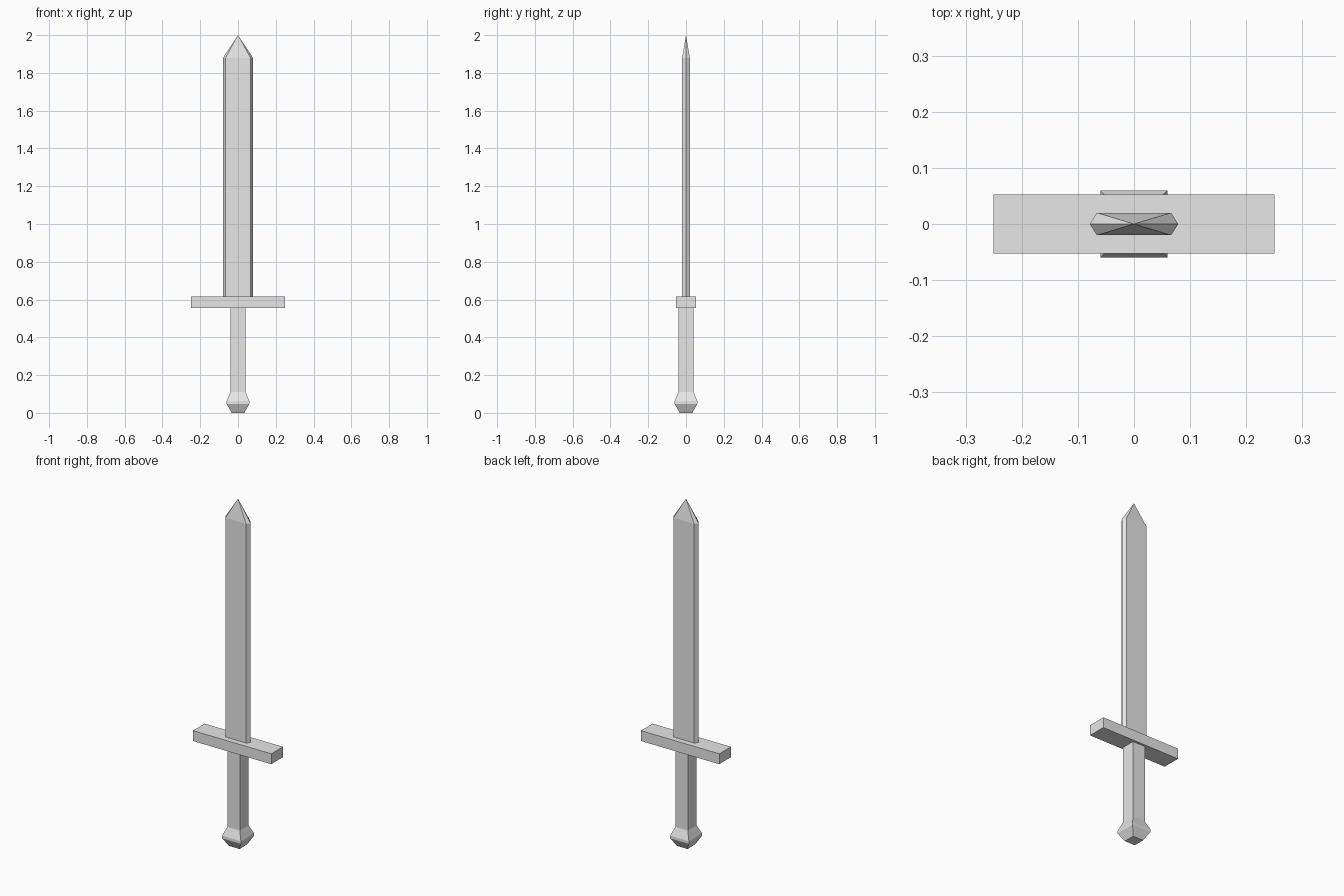
import bpy
import bmesh

cube = bpy.data.objects.get("Cube")
if cube:
    bpy.data.objects.remove(cube, do_unlink=True)

GREY = 0.8
metal = bpy.data.materials.new("plain_grey")
metal.use_nodes = True
metal.diffuse_color = (GREY, GREY, GREY, 1)
metal.node_tree.nodes["Principled BSDF"].inputs["Base Color"].default_value = (GREY, GREY, GREY, 1)


def rectangle(hx, hy):
    return [(-hx, -hy), (hx, -hy), (hx, hy), (-hx, hy)]


def loft(name, sections, tip=None):
    """Skin stacked (outline, z) sections, closing on a cap or a pointed tip."""
    bm = bmesh.new()
    rings = [[bm.verts.new((x, y, z)) for x, y in outline] for outline, z in sections]
    count = len(rings[0])
    for low, high in zip(rings, rings[1:]):
        for i in range(count):
            j = (i + 1) % count
            bm.faces.new((low[i], low[j], high[j], high[i]))
    bm.faces.new(rings[0][::-1])
    if tip is None:
        bm.faces.new(rings[-1])
    else:
        point = bm.verts.new((0, 0, tip))
        for i in range(count):
            bm.faces.new((rings[-1][i], rings[-1][(i + 1) % count], point))
    bmesh.ops.recalc_face_normals(bm, faces=bm.faces)
    mesh = bpy.data.meshes.new(name)
    bm.to_mesh(mesh)
    bm.free()
    mesh.materials.append(metal)
    obj = bpy.data.objects.new(name, mesh)
    bpy.context.collection.objects.link(obj)
    return obj


# Blade: flat hexagonal bar with bevelled edges and a pointed tip
edge, flat, thick = 0.079, 0.066, 0.02
hexagon = [(-edge, 0), (-flat, -thick), (flat, -thick),
           (edge, 0), (flat, thick), (-flat, thick)]
loft("blade", [(hexagon, 0.615), (hexagon, 1.88)], tip=2.0)

# Crossguard
guard = rectangle(0.25, 0.053)
loft("crossguard", [(guard, 0.555), (guard, 0.615)])

# Square grip flaring into the faceted pommel
profile = [(0.033, 0), (0.06, 0.047), (0.06, 0.062), (0.04, 0.111), (0.04, 0.555)]
loft("grip_and_pommel", [(rectangle(r, r), z) for r, z in profile])
